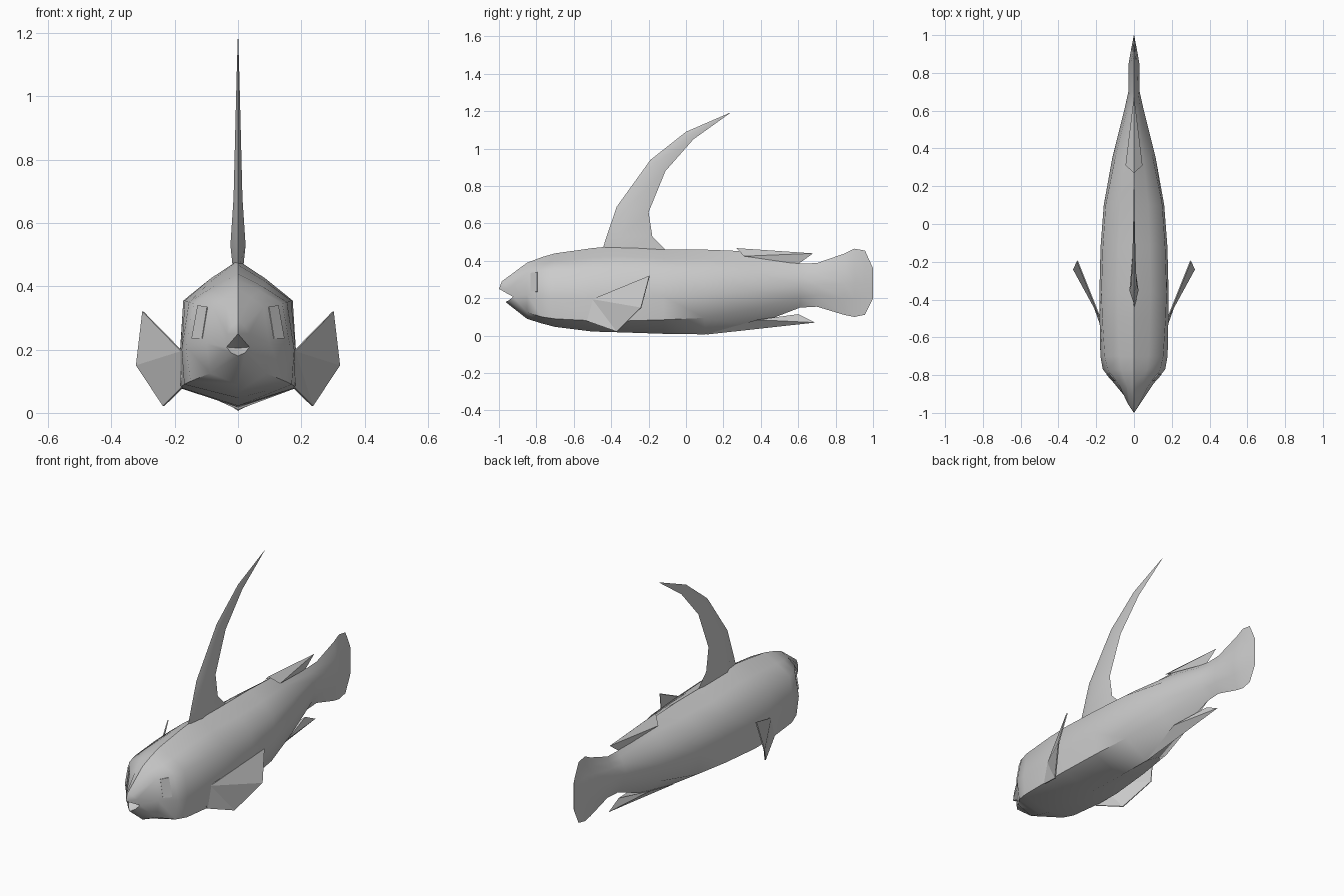
import bpy, math

if "Cube" in bpy.data.objects:
    bpy.data.objects.remove(bpy.data.objects["Cube"])

grey = bpy.data.materials.new("pale grey")
grey.diffuse_color = (0.6, 0.6, 0.6, 1)
grey.use_nodes = True
grey.node_tree.nodes["Principled BSDF"].inputs["Base Color"].default_value = grey.diffuse_color


def make(name, verts, faces, angle=None, thickness=0):
    mesh = bpy.data.meshes.new(name)
    mesh.from_pydata(verts, [], faces)
    mesh.materials.append(grey)
    obj = bpy.data.objects.new(name, mesh)
    bpy.context.collection.objects.link(obj)
    bpy.ops.object.select_all(action='DESELECT')
    obj.select_set(True)
    bpy.context.view_layer.objects.active = obj
    # make every shell face outward
    bpy.ops.object.mode_set(mode='EDIT')
    bpy.ops.mesh.select_all(action='SELECT')
    bpy.ops.mesh.remove_doubles(threshold=0.0005)
    bpy.ops.mesh.normals_make_consistent(inside=False)
    bpy.ops.object.mode_set(mode='OBJECT')
    if angle:
        bpy.ops.object.shade_smooth_by_angle(angle=math.radians(angle))
    if thickness:
        mod = obj.modifiers.new("thickness", 'SOLIDIFY')
        mod.thickness = thickness
        mod.offset = 0
    return obj


def bridge(rings):
    n = len(rings[0])
    return [(a * n + i, a * n + (i + 1) % n, (a + 1) * n + (i + 1) % n, (a + 1) * n + i)
            for a in range(len(rings) - 1) for i in range(n)]


def mirror_ring(half):
    # half runs from the top centre to the bottom centre on the +x side
    return half + [(-x, y, z) for x, y, z in reversed(half[1:-1])]


# Body and tail: y, top z, shoulder (x, z), flank (x, z), lower side (x, z), bottom z
stations = [
    (-0.85, .39, .080, .335, .100, .22, .088, .125, .09),
    (-0.77, .42, .140, .345, .165, .21, .150, .100, .065),
    (-0.70, .44, .155, .350, .178, .20, .170, .090, .047),
    (-0.50, .468, .168, .355, .182, .20, .182, .080, .022),
    (-0.36, .482, .173, .355, .183, .20, .182, .078, .018),
    (-0.12, .46, .165, .352, .177, .21, .165, .085, .010),
    (0.10, .46, .150, .350, .160, .22, .140, .095, .007),
    (0.35, .45, .100, .340, .115, .24, .090, .140, .050),
    (0.61, .385, .035, .325, .050, .27, .035, .205, .150),
    (0.70, .388, .022, .325, .030, .27, .022, .215, .155),
    (0.85, .440, .018, .350, .028, .28, .018, .200, .110),
    (0.90, .465, .012, .360, .020, .28, .012, .200, .100),
    (0.957, .455, .006, .345, .009, .28, .006, .210, .112),
    (1.00, .360, .001, .320, .001, .28, .001, .235, .200),
]
mouth = mirror_ring([(0, -.985, .29), (.02, -.968, .275), (.034, -.95, .25),
                     (.036, -.925, .208), (.022, -.945, .19), (0, -.965, .18)])
rings = [mouth]
for y, top, xb, zb, xc, zc, xd, zd, bottom in stations:
    rings.append(mirror_ring([(0, y, top), (xb * .5, y, top * .55 + zb * .45),
                              (xb, y, zb), (xc, y, zc), (xd, y, zd), (0, y, bottom)]))
verts = [v for ring in rings for v in ring]
faces = bridge(rings)
faces.append(tuple(range(len(verts) - 10, len(verts))))
# Upper lip and open mouth
lip, throat = len(verts), len(verts) + 1
verts += [(0, -1.0, .25), (0, -.9, .205)]
for a, b, c, d, e, f in ((0, 1, 2, 3, 4, 5), (0, 9, 8, 7, 6, 5)):
    faces += [(a, b, lip), (b, c, lip), (c, d, lip),
              (lip, d, throat), (d, e, throat), (e, f, throat)]
make("body", verts, faces, 50)

# Tall swept dorsal fin: front edge (y, z), back edge (y, z), half thickness
fin = [(-.45, .45, -.08, .43, .015), (-.425, .53, -.18, .53, .024),
       (-.37, .69, -.20, .66, .014), (-.19, .94, -.11, .88, .008),
       (0, 1.09, .04, 1.05, .004), (.235, 1.192, .236, 1.19, .0005)]
rings = []
for fy, fz, by, bz, t in fin:
    my, mz = fy * .7 + by * .3, fz * .7 + bz * .3
    rings.append([(0, fy, fz), (t, my, mz), (0, by, bz), (-t, my, mz)])
make("dorsal_fin", [v for r in rings for v in r],
     bridge(rings) + [(0, 1, 2, 3), (20, 21, 22, 23)], 30)

# Swept rear fins on the back and belly: keel start, root sides, tip, notch
for name, start, root, tip, notch in (
        ("rear_back_fin", (.27, .468), (.31, .425), (.68, .44), (.60, .383)),
        ("rear_belly_fin", (.10, .005), (.38, .085), (.69, .07), (.60, .115))):
    v = [(0, *start), (.045, *root), (-.045, *root), (0, *tip), (0, *notch)]
    make(name, v, [(0, 1, 3), (0, 2, 3), (1, 4, 3), (2, 4, 3), (0, 1, 4, 2)])

# Pectoral fins
for name, s in (("right_pectoral_fin", 1), ("left_pectoral_fin", -1)):
    v = [(.178, -.50, .195), (.30, -.195, .32), (.32, -.24, .15),
         (.235, -.37, .022), (.178, -.53, .078), (.178, -.55, .11)]
    make(name, [(s * x, y, z) for x, y, z in v],
         [(0, 1, 2), (0, 2, 3), (0, 3, 4), (0, 4, 5)], None, .006)

# Eye patches lying on the sides of the head
for name, s in (("right_eye", 1), ("left_eye", -1)):
    v = [(.112, -.83, .235), (.145, -.795, .235), (.126, -.795, .34), (.096, -.83, .335)]
    make(name, [(s * x, y, z) for x, y, z in v], [(0, 1, 2, 3)], None, .006)
